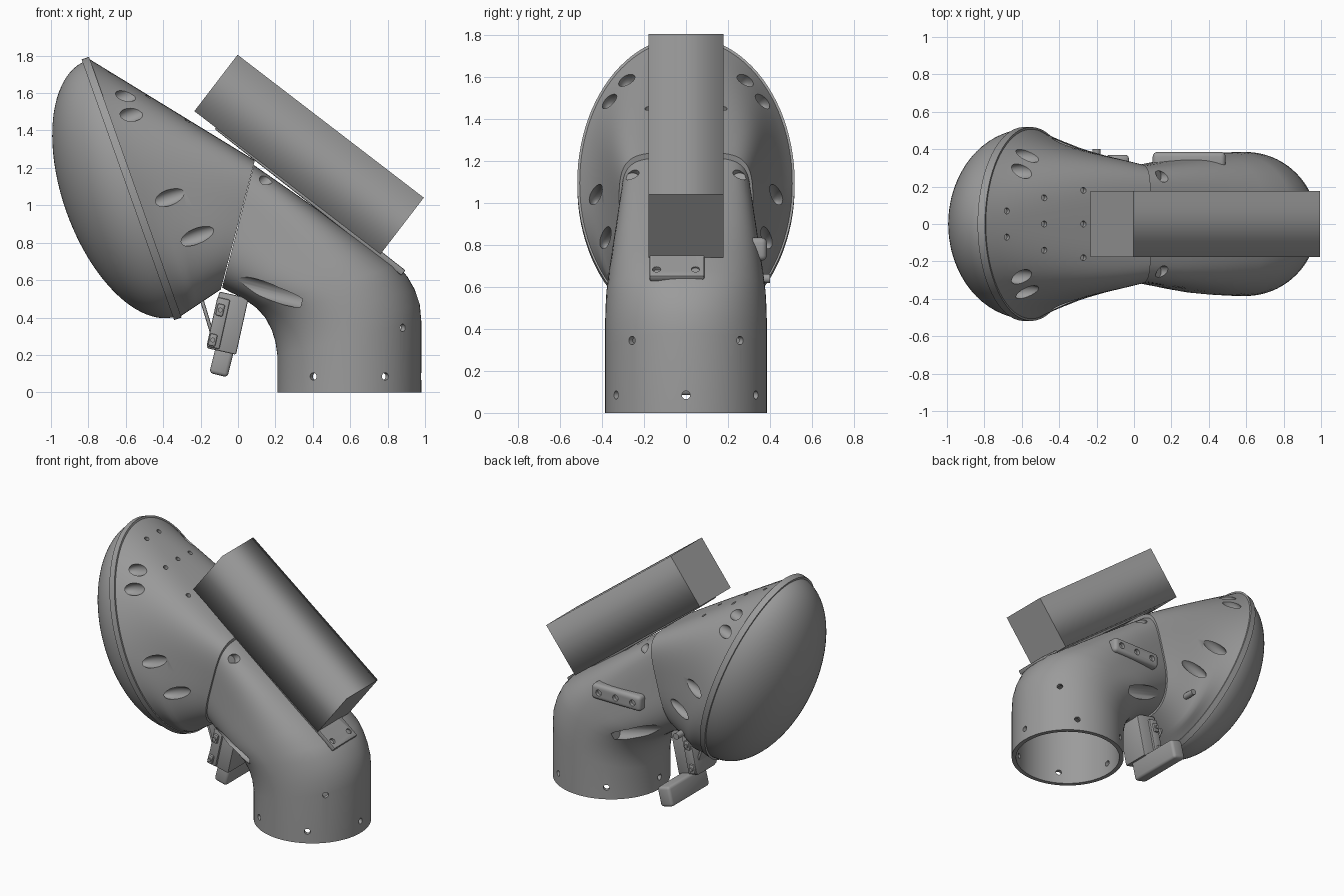
import bpy, bmesh, math
from mathutils import Vector, Matrix
from mathutils.bvhtree import BVHTree

if "Cube" in bpy.data.objects:
    bpy.data.objects.remove(bpy.data.objects["Cube"])

N = 96
grey = bpy.data.materials.new("dark_grey")
grey.diffuse_color = (0.33, 0.33, 0.33, 1)
grey.use_nodes = True
grey.node_tree.nodes["Principled BSDF"].inputs["Base Color"].default_value = grey.diffuse_color


def finish(bm, name, angle=35):
    bmesh.ops.recalc_face_normals(bm, faces=bm.faces)
    me = bpy.data.meshes.new(name)
    bm.to_mesh(me)
    bm.free()
    me.materials.append(grey)
    ob = bpy.data.objects.new(name, me)
    bpy.context.collection.objects.link(ob)
    smooth(ob, angle)
    return ob


def smooth(ob, angle=35):
    bpy.ops.object.select_all(action='DESELECT')
    ob.select_set(True)
    bpy.context.view_layer.objects.active = ob
    bpy.ops.object.shade_smooth_by_angle(angle=math.radians(angle))


def loft(name, sections, angle=35):
    """Closed skin over superellipse sections: (low xz, high xz, half width, upper exponent)."""
    bm = bmesh.new()
    rings = []
    for (lx, lz), (hx, hz), w, e_top in sections:
        ring = []
        for i in range(N):
            t = 2 * math.pi * i / N
            s, c = math.sin(t), math.cos(t)
            e = e_top if s > 0 else min(e_top, 2.7)
            s = math.copysign(abs(s) ** (2 / e), s)
            c = math.copysign(abs(c) ** (2 / e), c)
            ring.append(bm.verts.new(((lx + hx) / 2 + s * (hx - lx) / 2, c * w,
                                      (lz + hz) / 2 + s * (hz - lz) / 2)))
        rings.append(ring)
    for a, b in zip(rings, rings[1:]):
        for i in range(N):
            j = (i + 1) % N
            bm.faces.new((a[i], a[j], b[j], b[i]))
    bm.faces.new(rings[0])
    bm.faces.new(rings[-1])
    return finish(bm, name, angle)


def box(name, center, size, tilt=0, bevel=0.008, seg=2):
    bm = bmesh.new()
    bmesh.ops.create_cube(bm, size=1, matrix=Matrix.Diagonal((*size, 1)))
    if bevel:
        bmesh.ops.bevel(bm, geom=bm.edges[:], offset=bevel, segments=seg, profile=0.5, affect='EDGES')
    bmesh.ops.transform(bm, verts=bm.verts, matrix=Matrix.Translation(center)
                        @ Matrix.Rotation(math.radians(tilt), 4, 'Y'))
    return finish(bm, name)


def along(center, axis):
    return Matrix.Translation(center) @ Vector(axis).to_track_quat('Z', 'Y').to_matrix().to_4x4()


def add_rod(bm, center, axis, r, length):
    bmesh.ops.create_cone(bm, cap_ends=True, segments=20, radius1=r, radius2=r,
                          depth=length, matrix=along(center, axis))


def add_scoop(bm, center, axis, r, length):
    bmesh.ops.create_uvsphere(bm, u_segments=20, v_segments=14, radius=1,
                              matrix=along(center, axis) @ Matrix.Diagonal((r, r, length, 1)))


def rod(name, center, axis, r, length):
    bm = bmesh.new()
    add_rod(bm, center, axis, r, length)
    return finish(bm, name)


def cut(ob, bm):
    tool = finish(bm, "cutter")
    tool.hide_render = True
    m = ob.modifiers.new("cut", 'BOOLEAN')
    m.operation, m.solver, m.object = 'DIFFERENCE', 'EXACT', tool
    bpy.context.view_layer.objects.active = ob
    bpy.ops.object.modifier_apply(modifier=m.name)
    bpy.data.objects.remove(tool)
    smooth(ob)


def surface(ob):
    tree = BVHTree.FromPolygons([v.co for v in ob.data.vertices],
                                [p.vertices[:] for p in ob.data.polygons])
    return lambda o, d: tree.ray_cast(Vector(o), Vector(d))[0]


# Elbow pipe
elbow = loft("elbow_pipe", [
    ((0.21, 0), (0.98, 0), 0.385, 2), ((0.21, 0.20), (0.98, 0.38), 0.385, 2),
    ((0.20, 0.27), (0.972, 0.47), 0.385, 2.03), ((0.18, 0.335), (0.945, 0.55), 0.385, 2.08),
    ((0.145, 0.40), (0.905, 0.62), 0.383, 2.2), ((0.10, 0.45), (0.85, 0.68), 0.38, 2.4),
    ((0.05, 0.487), (0.70, 0.785), 0.37, 2.8), ((0.005, 0.515), (0.50, 0.925), 0.352, 3.5),
    ((-0.04, 0.535), (0.29, 1.073), 0.331, 4.3), ((-0.085, 0.56), (0.085, 1.215), 0.31, 5)])
hit = surface(elbow)
bore = bmesh.new()
bmesh.ops.create_cone(bore, cap_ends=True, segments=N, radius1=0.355, radius2=0.355, depth=0.6,
                      matrix=Matrix.Translation((0.595, 0, 0.13)))
cut(elbow, bore)
holes = bmesh.new()
for z, angles in ((0.085, range(0, 360, 60)), (0.345, (42, -42))):
    for a in angles:
        d = Vector((math.cos(math.radians(a)), math.sin(math.radians(a)), 0))
        add_rod(holes, Vector((0.595, 0, z)) + d * 0.37, d, 0.02, 0.12)
for s in (-1, 1):
    p = hit((0.14, 2 * s, 0.545), (0, -s, 0))
    add_rod(holes, p, (0.97, 0, -0.24), 0.05, 0.42)
    # screw wells at the top of the joint
    add_rod(holes, hit((0.15, 0.255 * s, 3), (0, 0, -1)), (0.8, 0, 0.6), 0.032, 0.06)
cut(elbow, holes)

# Flared head
j_lo, j_hi = Vector((-0.092, 0.55)), Vector((0.09, 1.24))
r_lo, r_hi = Vector((-0.31, 0.405)), Vector((-0.80, 1.785))
secs = []
for i in range(13):
    t = i / 12
    secs.append((j_lo.lerp(r_lo, t), j_hi.lerp(r_hi, t),
                 0.32 + 0.19 * t - 0.03 * math.sin(math.pi * t) * t, 2 + 3 * (1 - t) ** 1.3))
head = loft("flared_head", secs)
hit = surface(head)
scoops = bmesh.new()
axis = Vector((0.942, 0, 0.337))
for x, z, ln in ((-0.60, 1.585, 0.09), (-0.57, 1.485, 0.09), (-0.37, 1.04, 0.12), (-0.22, 0.835, 0.12)):
    for s in (-1, 1):
        add_scoop(scoops, hit((x, 2 * s, z), (0, -s, 0)), axis, 0.042, ln)
for x, ys in ((-0.68, (-0.07, 0.07)), (-0.48, (-0.14, 0, 0.14)), (-0.27, (-0.18, 0, 0.18))):
    for y in ys:
        add_rod(scoops, hit((x, y, 3), (0, 0, -1)), (0.525, 0, 0.85), 0.016, 0.05)
cut(head, scoops)

# Rim band and domed front
n = Vector((-0.942, -0.337))
mid, half = (r_lo + r_hi) / 2, (r_hi - r_lo) / 2


def disc(offset, k):
    c = mid + n * offset
    return (c - half * k, c + half * k, 0.513 * k, 2)


loft("rim_band", [disc(-0.006, 0.98), disc(-0.006, 1.01), disc(0.036, 1.01), disc(0.036, 0.96)])
loft("dome", [disc(0.0, 0.985)] + [disc(0.012 + 0.373 * math.sin(p), 0.99 * math.cos(p))
     for p in (math.radians(a) for a in list(range(0, 88, 4)) + [87, 89.5])], 40)

# Top case: long edges shaded soft, ends crisp
case = box("top_case", (0.38, 0, 1.272), (1.255, 0.355, 0.38), 37.5, 0)
long_dir = Vector((0.793, 0, -0.609))
for e in case.data.edges:
    a, b = (case.data.vertices[i].co for i in e.vertices)
    e.use_edge_sharp = abs((b - a).normalized().dot(long_dir)) < 0.9

# Mounting plate with a two-hole tab
plate = box("mounting_plate", (0.385, -0.043, 1.03), (1.27, 0.26, 0.035), 38.1)
tab = bmesh.new()
for y in (-0.14, 0.045):
    add_rod(tab, (0.845, y, 0.672), (0.617, 0, 0.787), 0.02, 0.2)
cut(plate, tab)

# Side bar with three holes on the back, and a small peg
bar = box("side_bar", (0.295, 0.34, 0.78), (0.39, 0.09, 0.11), 0, 0.025, 4)
bar_holes = bmesh.new()
for x in (0.16, 0.295, 0.43):
    add_rod(bar_holes, (x, 0.385, 0.78), (0, 1, 0), 0.022, 0.05)
cut(bar, bar_holes)
rod("side_peg", (-0.2, 0.33, 0.64), (0, 1, 0), 0.022, 0.14)

# Latch under the joint, with a lever reaching to the back
box("latch_block", (-0.055, 0, 0.37), (0.16, 0.2, 0.31), 12.5)
box("latch_cover", (-0.105, 0, 0.37), (0.07, 0.23, 0.27), 12.5)
box("latch_lever", (-0.088, 0.155, 0.16), (0.1, 0.43, 0.14), 14, 0.02, 3)
box("latch_bracket", (-0.165, 0, 0.40), (0.02, 0.14, 0.22), -17)
for x, z in ((-0.095, 0.44), (-0.135, 0.28)):
    for s in (-1, 1):
        box("latch_clip", (x, s * 0.115, z), (0.04, 0.03, 0.065), 12.5)
        rod("latch_pin", (x, s * 0.125, z), (0, 1, 0), 0.013, 0.03)
